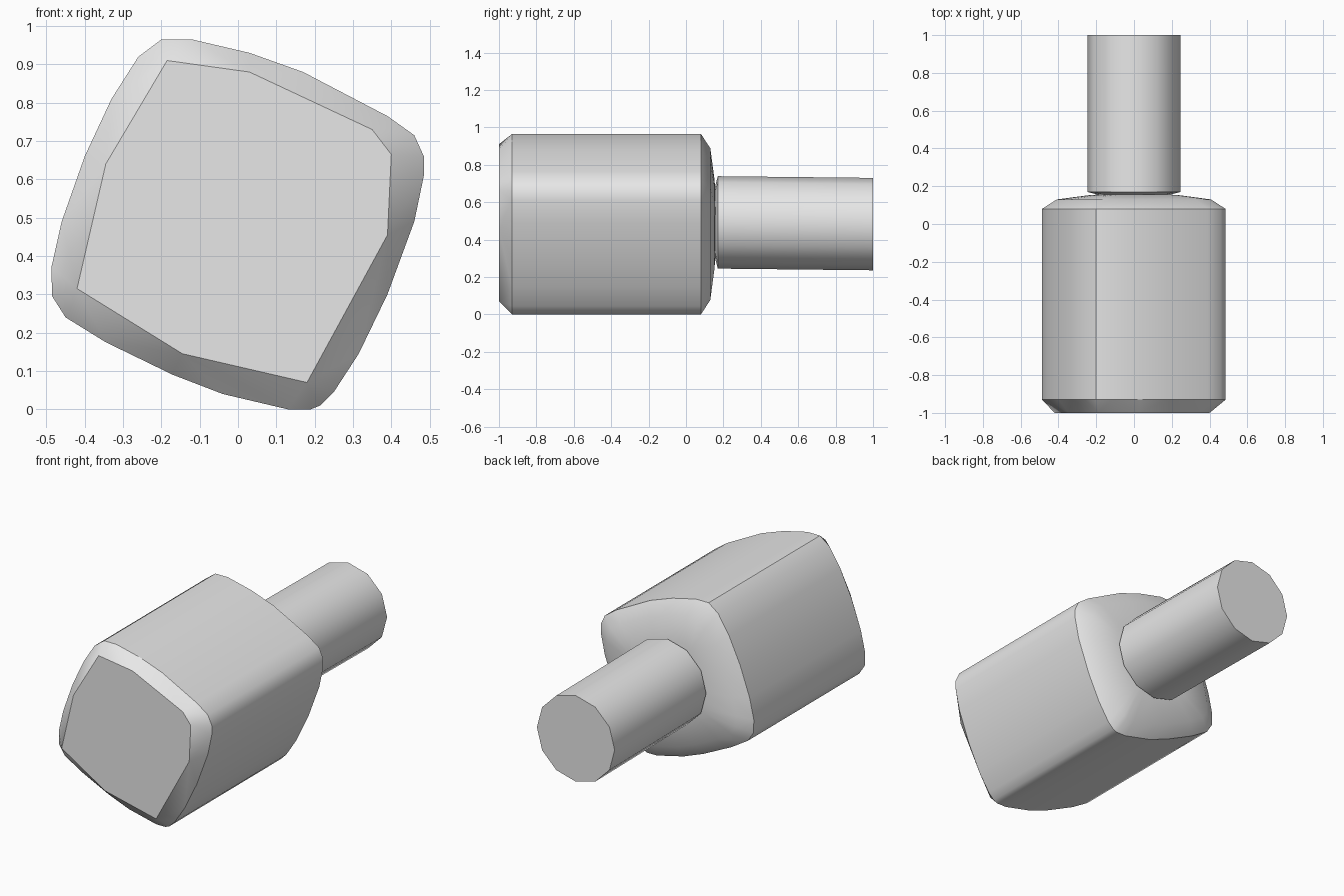
import bpy
import bmesh
from math import sin, cos, pi, radians

cube = bpy.data.objects.get("Cube")
if cube:
    bpy.data.objects.remove(cube, do_unlink=True)

CENTRE_Z = 0.485

grey = bpy.data.materials.new("plain grey")
grey.use_nodes = True
grey.diffuse_color = (0.8, 0.8, 0.8, 1)
grey.node_tree.nodes["Principled BSDF"].inputs["Base Color"].default_value = (0.8, 0.8, 0.8, 1)


def scaled(profile, factor):
    """Shrink an (x, z) profile about the centre line."""
    return [(x * factor, CENTRE_Z + (z - CENTRE_Z) * factor) for x, z in profile]


def circle(radius, z, sides=12):
    angles = [2 * pi * i / sides for i in range(sides)]
    return [(radius * cos(a), z + radius * sin(a)) for a in angles]


def convex_part(name, sections):
    """Wrap a convex skin around (y, profile) cross-sections."""
    bm = bmesh.new()
    for y, profile in sections:
        for x, z in profile:
            bm.verts.new((x, y, z))
    hull = bmesh.ops.convex_hull(bm, input=bm.verts[:])
    spare = {v for v in hull["geom_interior"] + hull["geom_unused"]
             if isinstance(v, bmesh.types.BMVert)}
    bmesh.ops.delete(bm, geom=list(spare), context="VERTS")
    bmesh.ops.dissolve_limit(bm, angle_limit=radians(0.5),
                             verts=bm.verts[:], edges=bm.edges[:])
    bmesh.ops.recalc_face_normals(bm, faces=bm.faces[:])

    mesh = bpy.data.meshes.new(name)
    bm.to_mesh(mesh)
    bm.free()
    mesh.materials.append(grey)
    part = bpy.data.objects.new(name, mesh)
    bpy.context.collection.objects.link(part)

    bpy.ops.object.select_all(action="DESELECT")
    part.select_set(True)
    bpy.context.view_layer.objects.active = part
    bpy.ops.object.shade_smooth_by_angle(angle=radians(32))
    return part


# Bulging, tilted square outline of the block
outline = [
    (-0.20, 0.965), (-0.12, 0.965), (0.03, 0.93), (0.17, 0.88), (0.39, 0.765),
    (0.46, 0.715), (0.485, 0.66), (0.485, 0.61), (0.46, 0.49), (0.39, 0.30),
    (0.315, 0.145), (0.25, 0.045), (0.215, 0.01), (0.19, 0), (0.13, 0),
    (-0.04, 0.04), (-0.17, 0.09), (-0.345, 0.175), (-0.45, 0.24),
    (-0.485, 0.295), (-0.487, 0.37), (-0.46, 0.49), (-0.40, 0.66),
    (-0.33, 0.81), (-0.26, 0.92),
]

# Flat front face inside the chamfer
front_face = [
    (-0.185, 0.91), (0.03, 0.88), (0.35, 0.73), (0.40, 0.665), (0.39, 0.455),
    (0.18, 0.07), (-0.145, 0.145), (-0.42, 0.315), (-0.345, 0.64),
]

# Block: chamfered front, straight sides, shallow domed back
convex_part("block", [
    (-1.0, front_face),
    (-0.93, outline),
    (0.08, outline),
    (0.13, scaled(outline, 0.84)),
    (0.152, scaled(outline, 0.5)),
    (0.163, scaled(outline, 0.2)),
])

# Shaft: round bar sagging very slightly towards its end
convex_part("shaft", [
    (0.155, circle(0.19, 0.492)),
    (0.17, circle(0.247, 0.492)),
    (1.0, circle(0.247, 0.483)),
])
